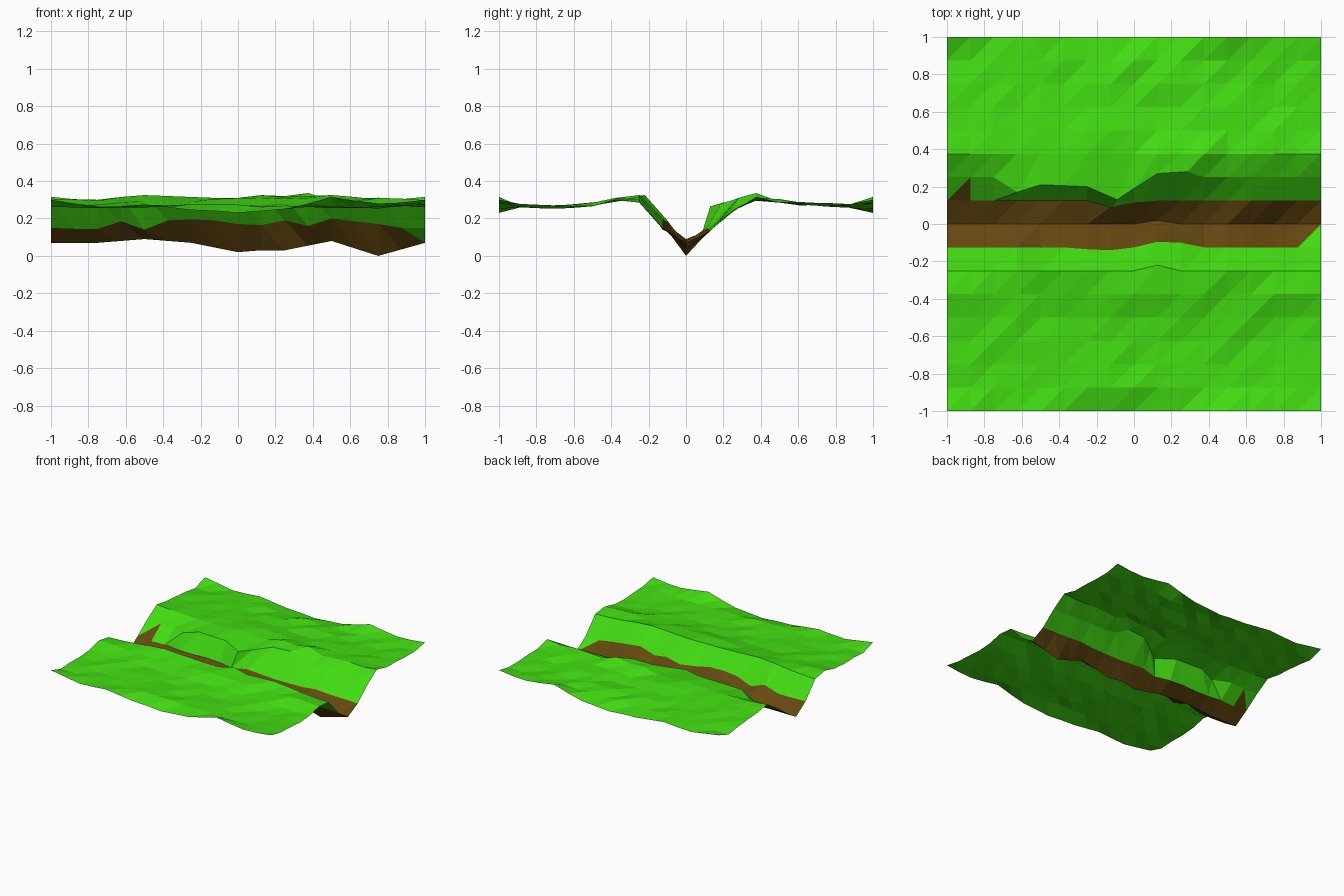
import bpy, random

random.seed(4)
N, STEP = 17, 0.125

# Cross-section across the valley (mean height of each row, front to back)
section = [.26, .268, .262, .265, .275, .30, .305, .17, .05,
           .14, .25, .305, .295, .277, .273, .268, .26]
# Lengthwise profiles of the rows that matter most (left to right)
outer_edge = [.30, .28, .26, .265, .275, .26, .245, .24, .23,
              .24, .25, .28, .315, .295, .28, .285, .30]
floor_line = [.07, .07, .07, .08, .09, .08, .07, .045, .02,
              .03, .03, .055, .08, .04, 0, .035, .07]
front_bank = [.15, .145, .145, .185, .14, .19, .195, .19, .17,
              .165, .19, .16, .20, .185, .17, .15, .15]
back_crest = [.24, .24, .245, .26, .285, .285, .285, .265, .28,
              .305, .31, .265, .245, .245, .24, .24, .235]
front_crest = [.285, .29, .30, .315, .325, .32, .315, .31, .31,
               .325, .315, .32, .325, .315, .30, .29, .285]
fixed = {0: outer_edge, 16: outer_edge, 8: floor_line, 7: front_bank,
         10: back_crest, 6: front_crest}
# Sideways shifts: bank lines wander, the back crest leans into the channel
shift = {(10, 3): -.08, (10, 4): -.04, (10, 5): -.045, (10, 6): -.05,
         (10, 7): -.12, (10, 8): -.06, (10, 9): .02, (10, 10): .03,
         (9, 7): -.035, (9, 8): -.01, (7, 6): -.01, (7, 7): -.015,
         (7, 9): .03, (7, 10): .025, (6, 9): .03, (8, 9): .02}


def height(j, i):
    if j in fixed:
        return fixed[j][i]
    bump = random.uniform(-.011, .011)
    if j == 11 and i in (9, 10, 11):
        bump += .02
    return section[j] + bump


verts = []
for j in range(N):
    for i in range(N):
        dx = .035 if (j, i) in ((10, 7), (10, 10)) else 0
        verts.append((-1 + i * STEP + dx, -1 + j * STEP + shift.get((j, i), 0),
                      height(j, i)))

# Triangulated grid; the two rows beside the floor are bare earth
faces, mats = [], []
for j in range(N - 1):
    for i in range(N - 1):
        a, b = j * N + i, j * N + i + 1
        c, d = b + N, a + N
        lower = upper = 1 if j in (7, 8) else 0
        if (j, i) == (7, 15):
            lower = 0
        if (j, i) == (9, 0):
            lower = 1
        faces += [(a, b, c), (a, c, d)]
        mats += [lower, upper]

mesh = bpy.data.meshes.new("valley_ground")
mesh.from_pydata(verts, [], faces)
for name, color in (("grass", (.055, .72, .006, 1)), ("earth", (.13, .065, .005, 1))):
    m = bpy.data.materials.new(name)
    m.diffuse_color = color
    mesh.materials.append(m)
mesh.polygons.foreach_set("material_index", mats)
mesh.update()
ground = bpy.data.objects.new("valley_ground", mesh)
bpy.context.collection.objects.link(ground)
